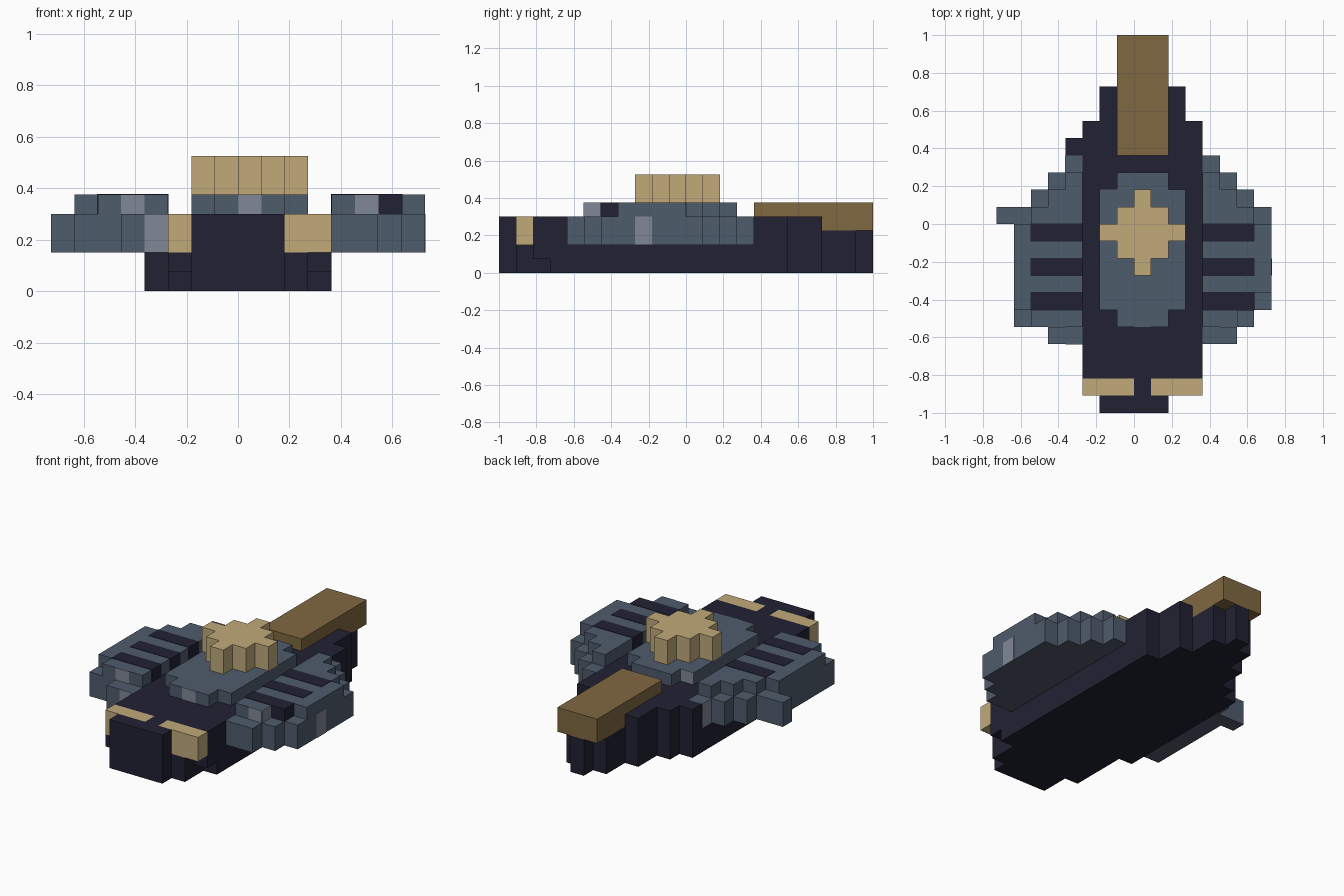
import bpy, bmesh

if "Cube" in bpy.data.objects:
    bpy.data.objects.remove(bpy.data.objects["Cube"])

U = 1 / 11      # horizontal cell
H = 0.075       # vertical cell


def material(name, rgb):
    m = bpy.data.materials.new(name)
    m.diffuse_color = (*rgb, 1)
    m.use_nodes = True
    m.node_tree.nodes["Principled BSDF"].inputs["Base Color"].default_value = m.diffuse_color
    return m


NAVY = material("dark navy", (0.0152, 0.0152, 0.034))
SLATE = material("slate", (0.078, 0.107, 0.15))
LIGHT = material("light grey", (0.216, 0.243, 0.305))
GOLD = material("pale gold", (0.533, 0.402, 0.195))
BROWN = material("brown", (0.216, 0.138, 0.054))


def slab(name, rows, z0, z1, mat):
    """Extrude the stepped outline of contiguous rows (y0, y1, x0, x1), in cells."""
    right = [(x1, y) for y0, y1, x0, x1 in rows for y in (y0, y1)]
    left = [(x0, y) for y0, y1, x0, x1 in reversed(rows) for y in (y1, y0)]
    pts = []
    for p in right + left:
        if not pts or p != pts[-1]:
            pts.append(p)
    bm = bmesh.new()
    base = bm.faces.new([bm.verts.new((x * U, y * U, z0 * H)) for x, y in pts])
    ext = bmesh.ops.extrude_face_region(bm, geom=[base])
    for v in ext["geom"]:
        if isinstance(v, bmesh.types.BMVert):
            v.co.z = z1 * H
    bmesh.ops.recalc_face_normals(bm, faces=bm.faces)
    mesh = bpy.data.meshes.new(name)
    bm.to_mesh(mesh)
    bm.free()
    mesh.materials.append(mat)
    ob = bpy.data.objects.new(name, mesh)
    bpy.context.collection.objects.link(ob)
    return ob


def box(name, x0, x1, y0, y1, z0, z1, mat):
    return slab(name, [(y0, y1, x0, x1)], z0, z1, mat)


# hull: keel, lower, upper and raised rear layers
tail = [(5, 6, -3, 4), (6, 8, -2, 3)]
stern = [(8, 10, -1, 2), (10, 11, 0, 1)]
nose = [(-11, -10, -2, 2)]
slab("hull_keel", nose + [(-10, -9, -2, 3), (-9, -8, -3, 3), (-8, -5, -3, 4),
     (-5, 5, -4, 4)] + tail + stern, 0, 1, NAVY)
slab("hull_lower", nose + [(-10, -9, -3, 3), (-9, -5, -3, 4),
     (-5, 5, -4, 4)] + tail + stern, 1, 2, NAVY)
slab("hull_upper", nose + [(-10, -9, 0, 1), (-9, 4, -3, 4), (4, 5, -4, 4)]
     + tail, 2, 4, NAVY)
slab("hull_stern", stern, 2, 3, NAVY)

# gold blocks at the nose
box("nose_block_left", -3, 0, -10, -9, 2, 4, GOLD)
box("nose_block_right", 1, 4, -10, -9, 2, 4, GOLD)

# side pods: wide lower layer with a smaller deck on top
slab("right_pod", [(-7, -6, 4, 6), (-6, -5, 4, 7), (-5, 1, 4, 8), (1, 2, 4, 7),
     (2, 3, 4, 6), (3, 4, 4, 5)], 2, 4, SLATE)
slab("right_deck", [(-6, -5, 4, 6), (-5, -4, 4, 7), (-4, 0, 4, 8), (0, 1, 4, 7),
     (1, 2, 4, 6), (2, 3, 4, 5)], 4, 5, SLATE)
slab("left_pod", [(-7, -6, -5, -3), (-6, 0, -7, -3), (0, 1, -8, -3), (1, 2, -6, -3),
     (2, 3, -5, -3), (3, 4, -4, -3)], 2, 4, SLATE)
slab("left_deck", [(-6, -5, -6, -3), (-5, 0, -7, -3), (0, 1, -6, -3),
     (1, 2, -5, -3), (2, 3, -4, -3)], 4, 5, SLATE)

# dark vent bars across both decks
E = 0.03
for i, y in enumerate((-5, -3, -1)):
    for side, x in (("left", -6), ("right", 4)):
        box(f"{side}_vent_{i}", x - E, x + 3 + E, y - E, y + 1 + E, 4, 5 + E, NAVY)

# turret plate, stepped gold dome and gun
slab("turret_plate", [(-6, -5, -1, 2), (-5, 2, -2, 3), (2, 3, -1, 2)], 4, 5, SLATE)
slab("turret_dome", [(-3, -2, 0, 1), (-2, -1, -1, 2), (-1, 0, -2, 3),
     (0, 1, -1, 2), (1, 2, 0, 1)], 5, 7, GOLD)
box("gun_base", -1, 2, 4, 8, 4, 5, BROWN)
box("gun_tip", -1, 2, 8, 11, 3, 5, BROWN)

# thin light panels on the sides
box("panel_plate_front", 0, 1, -6 - E, -6, 4, 5, LIGHT)
box("panel_plate_back", -2, -1, 2, 2 + E, 4, 5, LIGHT)
box("panel_right_deck_front", 5, 6, -6 - E, -6, 4, 5, LIGHT)
box("panel_right_deck_side", 6, 6 + E, -6, -5, 4, 5, LIGHT)
box("panel_right_pod_side", 8, 8 + E, -3, -2, 2, 4, LIGHT)
box("panel_left_deck_front", -5, -4, -6 - E, -6, 4, 5, LIGHT)
box("panel_left_pod_front", -4, -3, -7 - E, -7, 2, 4, LIGHT)
box("panel_left_pod_back", -4 - E, -4, 3, 4, 2, 4, LIGHT)
